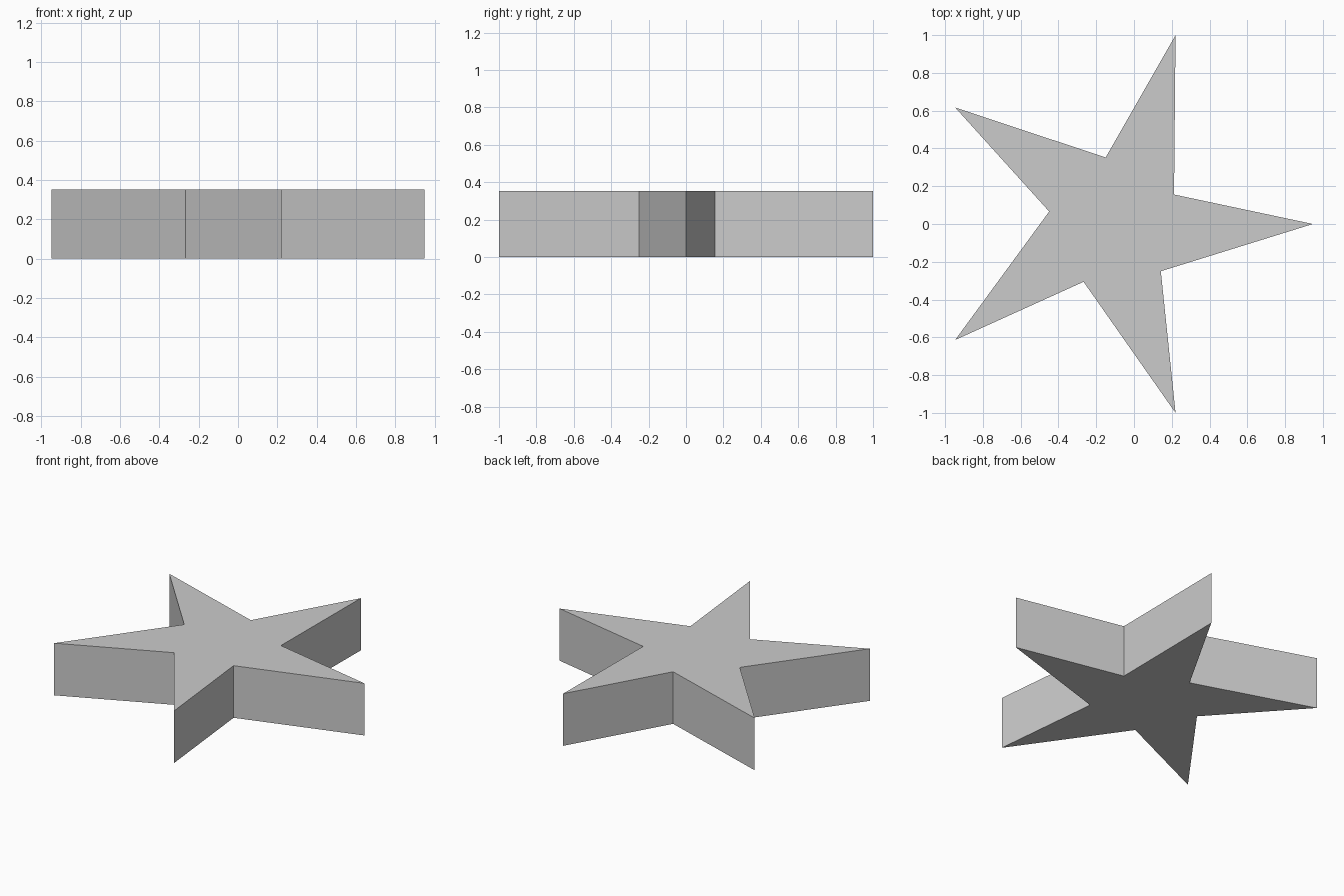
import bpy
import bmesh

if "Cube" in bpy.data.objects:
    bpy.data.objects.remove(bpy.data.objects["Cube"])

HEIGHT = 0.353

# Star outline: five tips alternating with slightly twisted inner corners
outline = [
    (0.947, 0.0), (0.212, 0.156),
    (0.22, 1.0), (-0.15, 0.352),
    (-0.947, 0.617), (-0.449, 0.066),
    (-0.947, -0.614), (-0.267, -0.306),
    (0.22, -1.0), (0.142, -0.25),
]

# Extrude the flat outline into a solid star
bm = bmesh.new()
base = bm.faces.new([bm.verts.new((x, y, 0)) for x, y in outline])
top = bmesh.ops.extrude_face_region(bm, geom=[base], use_keep_orig=True)
bmesh.ops.translate(bm, vec=(0, 0, HEIGHT),
                    verts=[v for v in top["geom"] if isinstance(v, bmesh.types.BMVert)])
bmesh.ops.recalc_face_normals(bm, faces=bm.faces)

mesh = bpy.data.meshes.new("star_prism")
bm.to_mesh(mesh)
bm.free()
bpy.context.collection.objects.link(bpy.data.objects.new("star_prism", mesh))
